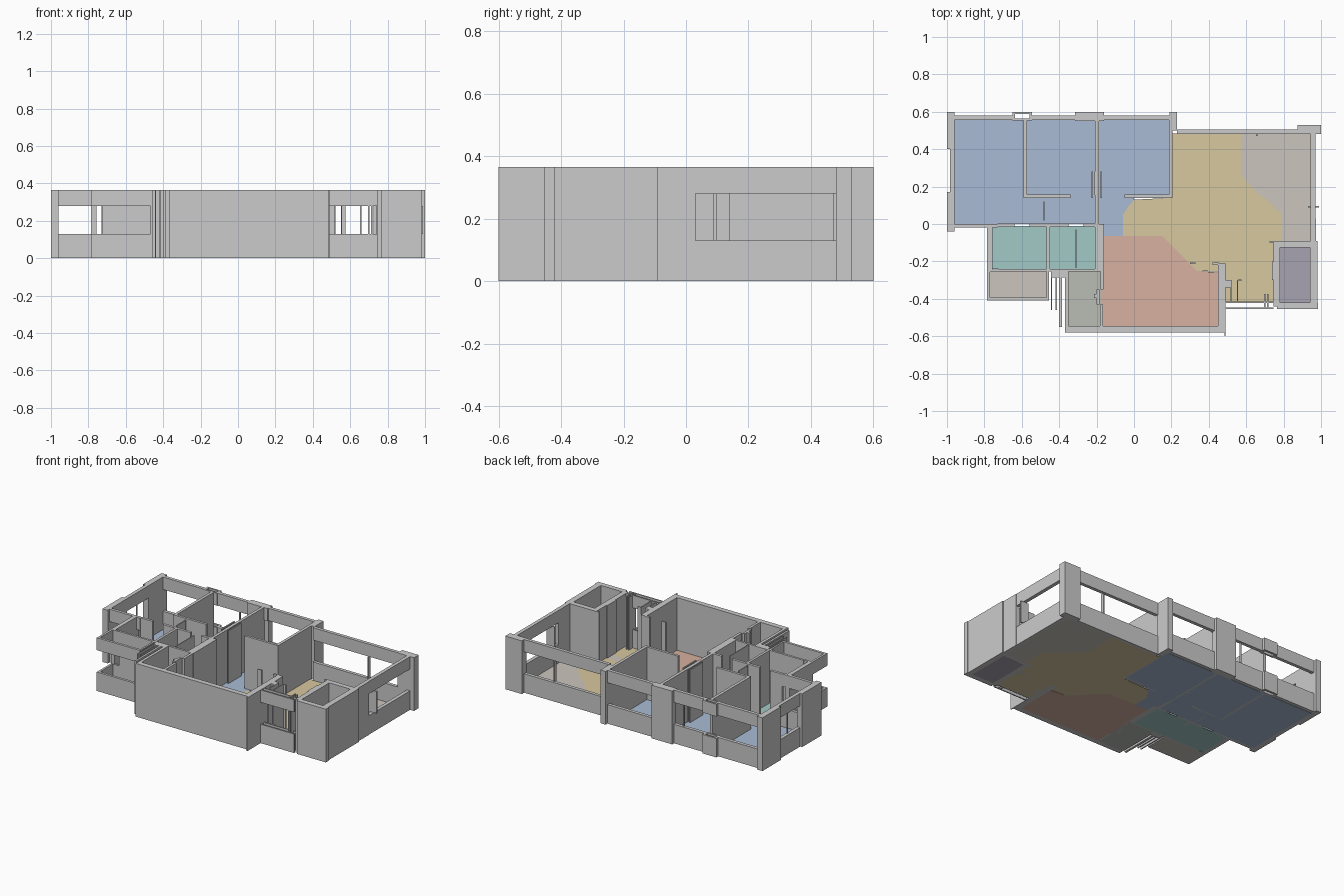
import bpy, bmesh

H, SILL, HEAD = 0.365, 0.13, 0.28   # wall height, window sill, window head
FLOOR = 0.004


def finish(name, bm, color=None):
    bmesh.ops.recalc_face_normals(bm, faces=bm.faces)
    me = bpy.data.meshes.new(name)
    bm.to_mesh(me)
    bm.free()
    ob = bpy.data.objects.new(name, me)
    bpy.context.collection.objects.link(ob)
    if color:
        mat = bpy.data.materials.get(color[0]) or bpy.data.materials.new(color[0])
        mat.diffuse_color = (*color[1], 1)
        me.materials.append(mat)


def add_box(bm, x0, x1, y0, y1, z0, z1):
    vs = bmesh.ops.create_cube(bm, size=1)['verts']
    for v in vs:
        v.co.x = x1 if v.co.x > 0 else x0
        v.co.y = y1 if v.co.y > 0 else y0
        v.co.z = z1 if v.co.z > 0 else z0


def walls(name, plan, spans=((0, H),)):
    """Boxes from plan rectangles (x0, x1, y0, y1), one per height span."""
    bm = bmesh.new()
    for r in plan:
        for z0, z1 in spans:
            add_box(bm, *r, z0, z1)
    finish(name, bm)


def window_walls(name, plan):
    walls(name, plan, ((0, SILL), (HEAD, H)))


def floor(name, pts, color):
    bm = bmesh.new()
    f = bm.faces.new([bm.verts.new((x, y, 0)) for x, y in pts])
    top = bmesh.ops.extrude_face_region(bm, geom=[f])['geom']
    for v in top:
        if isinstance(v, bmesh.types.BMVert):
            v.co.z = FLOOR
    finish(name, bm, color)


def room(name, x0, x1, y0, y1, color):
    floor(name, [(x0, y0), (x1, y0), (x1, y1), (x0, y1)], color)


BLUE = ("blue_floor", (0.40, 0.50, 0.66))
TEAL = ("teal_floor", (0.36, 0.59, 0.57))
SAND = ("sand_floor", (0.68, 0.58, 0.35))
RED = ("clay_floor", (0.68, 0.44, 0.35))
BEIGE = ("beige_floor", (0.60, 0.56, 0.51))
SAGE = ("sage_floor", (0.48, 0.51, 0.46))
MAUVE = ("mauve_floor", (0.39, 0.37, 0.44))

# Floors
room("bedroom_floor_left", -0.96, -0.585, 0.0, 0.555, BLUE)
room("bedroom_floor_middle", -0.58, -0.20, 0.15, 0.555, BLUE)
room("bedroom_floor_right", -0.195, 0.195, 0.15, 0.555, BLUE)
floor("hall_floor", [(-0.585, 0), (-0.17, 0), (-0.17, -0.063), (-0.06, -0.063), (-0.06, 0.05),
                     (-0.025, 0.10), (0.0, 0.13), (0.0, 0.15), (-0.585, 0.15)], BLUE)
room("bathroom_floor_left", -0.76, -0.46, -0.24, -0.01, TEAL)
room("bathroom_floor_right", -0.455, -0.20, -0.24, -0.01, TEAL)
floor("living_floor", [(0.2, 0.485), (0.575, 0.485), (0.575, 0.26), (0.665, 0.16), (0.70, 0.14),
                       (0.79, 0.05), (0.79, -0.10), (0.75, -0.10), (0.75, -0.415), (0.485, -0.415),
                       (0.485, -0.22), (0.45, -0.255), (0.335, -0.25), (0.15, -0.063),
                       (-0.06, -0.063), (-0.06, 0.05), (-0.025, 0.10), (0.0, 0.13), (0.2, 0.14)], SAND)
floor("dining_floor", [(-0.17, -0.063), (0.15, -0.063), (0.335, -0.25), (0.45, -0.26),
                       (0.45, -0.55), (-0.17, -0.55)], RED)
floor("terrace_floor", [(0.575, 0.485), (0.95, 0.485), (0.95, -0.1), (0.79, -0.1), (0.79, 0.05),
                        (0.70, 0.14), (0.665, 0.16), (0.575, 0.26)], BEIGE)
room("balcony_floor", -0.775, -0.455, -0.40, -0.25, BEIGE)
room("utility_floor", -0.36, -0.17, -0.55, -0.25, SAGE)
room("store_floor", 0.775, 0.945, -0.42, -0.12, MAUVE)

# Quarter-round landing beside the store room
floor("door_swing_patch", [(0.745, -0.2), (0.645, -0.2), (0.652, -0.238), (0.675, -0.27),
                           (0.707, -0.292), (0.745, -0.298)],
      ("beige_floor", BEIGE[1]))

# Outer full-height walls and piers
walls("corner_piers", [
    (-1.0, -0.96, 0.40, 0.60), (-1.0, -0.96, -0.04, 0.17),
    (-0.315, -0.16, 0.56, 0.60), (0.19, 0.23, 0.50, 0.60),
    (0.875, 1.0, 0.48, 0.53)])
walls("front_walls", [(-0.37, 0.49, -0.58, -0.545), (0.45, 0.49, -0.58, -0.21),
                      (0.484, 0.49, -0.60, -0.58)])
walls("store_walls", [
    (0.745, 0.78, -0.44, -0.09), (0.745, 0.98, -0.125, -0.09),
    (0.765, 0.985, -0.455, -0.42), (0.94, 0.98, -0.455, -0.09),
    (0.945, 0.972, -0.10, 0.03)])

# Outer walls with a continuous window opening
window_walls("back_window_wall", [(-0.96, -0.65, 0.557, 0.58), (-0.545, -0.315, 0.557, 0.58),
                                  (-0.315, -0.16, 0.55, 0.56), (-0.16, 0.19, 0.557, 0.58),
                                  (0.23, 0.875, 0.482, 0.505)])
window_walls("back_ledge_box", [(-0.65, -0.545, 0.588, 0.60), (-0.65, -0.635, 0.557, 0.60),
                                (-0.56, -0.545, 0.557, 0.60), (-0.65, -0.545, 0.553, 0.565)])
window_walls("left_window_wall", [(-0.985, -0.96, 0.17, 0.40)])
window_walls("bedroom_front_window_wall", [(-0.96, -0.73, -0.02, 0.0)])
window_walls("right_window_wall", [(0.945, 0.97, 0.03, 0.482)])
window_walls("entry_window_wall", [(0.49, 0.745, -0.455, -0.447), (0.49, 0.745, -0.422, -0.415)])
window_walls("balcony_parapet", [(-0.785, -0.46, -0.41, -0.393), (-0.785, -0.77, -0.41, -0.255),
                                 (-0.785, -0.725, -0.257, -0.243)])

# Bedroom partitions
walls("bedroom_partitions", [
    (-0.592, -0.572, 0.14, 0.557), (-0.208, -0.188, 0.0, 0.557), (0.187, 0.207, 0.14, 0.56),
    (-0.592, -0.34, 0.14, 0.157), (-0.05, 0.207, 0.14, 0.157)])

# Bathroom and utility partitions
walls("bathroom_partitions", [
    (-0.785, -0.757, -0.255, 0.0), (-0.725, -0.19, -0.255, -0.24), (-0.467, -0.45, -0.255, 0.0),
    (-0.73, -0.64, -0.015, 0.003), (-0.56, -0.35, -0.015, 0.003), (-0.27, -0.20, -0.015, 0.003),
    (-0.208, -0.16, -0.255, 0.0), (-0.467, -0.455, -0.41, -0.255)])
walls("utility_partitions", [
    (-0.37, -0.35, -0.58, -0.255), (-0.18, -0.162, -0.35, -0.255), (-0.20, -0.185, -0.43, -0.35),
    (-0.182, -0.165, -0.545, -0.43), (-0.215, -0.185, -0.395, -0.375)])

# Slim shaft fins between balcony and utility room
walls("shaft_fins", [(-0.445, -0.438, -0.46, -0.28), (-0.42, -0.413, -0.46, -0.28),
                     (-0.40, -0.385, -0.55, -0.28), (-0.445, -0.37, -0.285, -0.255)])

# Open door leaves
walls("door_leaves", [(-0.228, -0.22, 0.14, 0.28), (-0.178, -0.17, 0.14, 0.28),
                      (-0.485, -0.478, 0.02, 0.12), (-0.314, -0.308, -0.235, -0.03),
                      (-0.21, -0.20, 0.155, 0.28)])

# Entry posts and small frame pieces
walls("entry_posts", [(0.515, 0.522, -0.415, -0.30), (0.555, 0.575, -0.305, -0.297),
                      (0.55, 0.557, -0.415, -0.30), (0.695, 0.702, -0.45, -0.375),
                      (0.712, 0.718, -0.45, -0.375), (0.738, 0.745, -0.30, -0.20),
                      (0.49, 0.52, -0.34, -0.30)])
walls("room_stub_posts", [(0.30, 0.33, -0.215, -0.205), (0.42, 0.455, -0.22, -0.205),
                          (0.725, 0.79, -0.10, -0.09)])

# Window mullions
walls("window_mullions", [(0.652, 0.660, 0.47, 0.495), (0.93, 0.99, 0.088, 0.097),
                          (-0.385, -0.378, 0.56, 0.572), (-0.97, -0.963, 0.28, 0.288)],
      ((SILL, HEAD),))
window_walls("window_frame_strips", [(x, x + 0.055, y, y + 0.007) for x, y in
             ((-0.96, 0.562), (-0.74, 0.562), (-0.46, 0.562), (-0.16, 0.562),
              (0.13, 0.562), (0.23, 0.492), (0.60, 0.492), (0.81, 0.492))])
